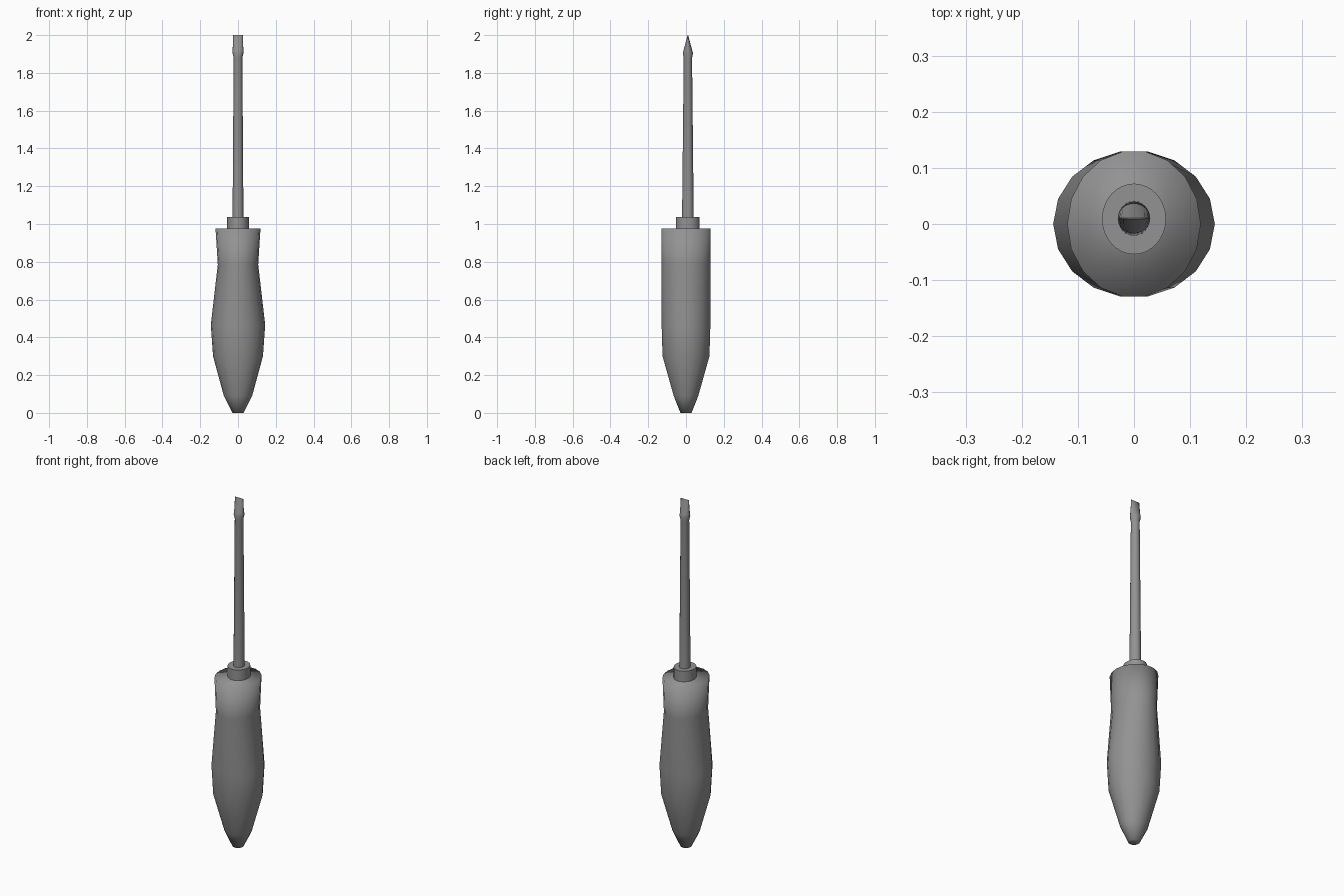
import bpy, bmesh, math

if "Cube" in bpy.data.objects:
    bpy.data.objects.remove(bpy.data.objects["Cube"])

# Dark grey shared by all parts
grey = bpy.data.materials.new("dark_grey")
grey.diffuse_color = (0.29, 0.29, 0.29, 1)
grey.use_nodes = True
grey.node_tree.nodes["Principled BSDF"].inputs["Base Color"].default_value = grey.diffuse_color

def loft(name, rings, n, cy=0.0, angle=40):
    """Stack elliptical rings (z, rx, ry) into a capped solid."""
    bm = bmesh.new()
    loops = []
    for z, rx, ry in rings:
        loops.append([bm.verts.new((rx * math.cos(2 * math.pi * i / n),
                                    cy + ry * math.sin(2 * math.pi * i / n), z))
                      for i in range(n)])
    for a, b in zip(loops, loops[1:]):
        for i in range(n):
            j = (i + 1) % n
            bm.faces.new((a[i], a[j], b[j], b[i]))
    bm.faces.new(loops[0][::-1])
    bm.faces.new(loops[-1])
    bmesh.ops.recalc_face_normals(bm, faces=bm.faces[:])
    mesh = bpy.data.meshes.new(name)
    bm.to_mesh(mesh)
    bm.free()
    mesh.materials.append(grey)
    ob = bpy.data.objects.new(name, mesh)
    bpy.context.collection.objects.link(ob)
    bpy.ops.object.select_all(action='DESELECT')
    ob.select_set(True)
    bpy.context.view_layer.objects.active = ob
    if angle is None:
        bpy.ops.object.shade_smooth()
    else:
        bpy.ops.object.shade_smooth_by_angle(angle=math.radians(angle))
    return ob

# Handle: waisted in width, straight in depth, rounded shading over the cap
loft("handle", [(0, 0.03, 0.03), (0.09, 0.075, 0.066), (0.30, 0.132, 0.126),
                (0.465, 0.144, 0.131), (0.785, 0.107, 0.131),
                (0.975, 0.119, 0.131)], 18, angle=None)

# Collar between handle and shaft
loft("collar", [(0.96, 0.057, 0.063), (1.036, 0.057, 0.063)], 32, cy=0.009)

# Tapered shaft with the flared flat blade at its end
loft("shaft_and_blade", [(1.02, 0.029, 0.031), (1.88, 0.023, 0.022),
                         (1.905, 0.029, 0.027), (1.92, 0.028, 0.023),
                         (2.0, 0.027, 0.001)], 24, cy=0.010)
